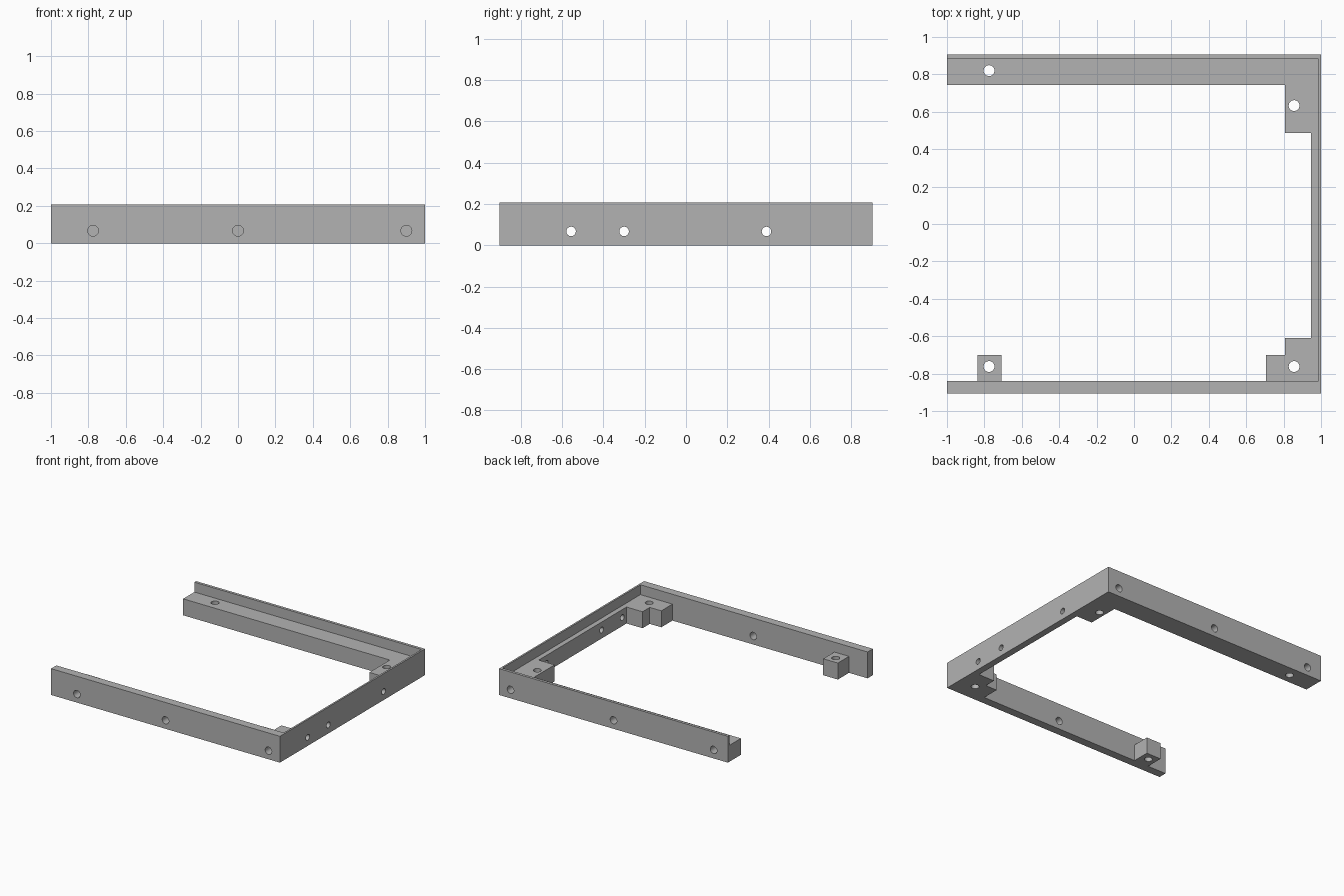
import bpy
import bmesh
from math import radians
from mathutils import Matrix, Vector

cube = bpy.data.objects.get("Cube")
if cube:
    bpy.data.objects.remove(cube, do_unlink=True)

# Main dimensions
HX, HY = 1.0, 0.905
TOP, LEDGE = 0.208, 0.13
RAIL_IN = -0.839              # inner face of the front rail
HOLE_Z, HOLE_R, SIDE_R = 0.067, 0.029, 0.023

grey = bpy.data.materials.new("plain_grey")
grey.use_nodes = True
colour = (0.45, 0.45, 0.45, 1)
grey.diffuse_color = colour
grey.node_tree.nodes["Principled BSDF"].inputs["Base Color"].default_value = colour


def add_object(name, bm):
    bmesh.ops.recalc_face_normals(bm, faces=bm.faces)
    mesh = bpy.data.meshes.new(name)
    bm.to_mesh(mesh)
    bm.free()
    mesh.materials.append(grey)
    obj = bpy.data.objects.new(name, mesh)
    bpy.context.collection.objects.link(obj)
    return obj


def prism(name, outline, height):
    """Extrude a plan outline up from the ground."""
    bm = bmesh.new()
    face = bm.faces.new([bm.verts.new((x, y, 0)) for x, y in outline])
    top = bmesh.ops.extrude_face_region(bm, geom=[face])["geom"]
    verts = [v for v in top if isinstance(v, bmesh.types.BMVert)]
    bmesh.ops.translate(bm, vec=(0, 0, height), verts=verts)
    return add_object(name, bm)


def drill(bm, start, end, radius):
    """Add one cylinder running between two points."""
    start, end = Vector(start), Vector(end)
    axis = end - start
    turn = axis.to_track_quat("Z", "Y").to_matrix().to_4x4()
    bmesh.ops.create_cone(bm, cap_ends=True, segments=32, radius1=radius,
                          radius2=radius, depth=axis.length,
                          matrix=Matrix.Translation((start + end) / 2) @ turn)


def combine(target, tool, operation):
    tool.hide_render = True
    mod = target.modifiers.new(operation.lower(), "BOOLEAN")
    mod.object, mod.operation, mod.solver = tool, operation, "EXACT"
    bpy.context.view_layer.objects.active = target
    bpy.ops.object.modifier_apply(modifier=mod.name)
    bpy.data.objects.remove(tool, do_unlink=True)


# Full-height wall: thick front rail, thin lips at the side and back
outer = [(-HX, -HY), (HX, -HY), (HX, HY), (-HX, HY)]
frame = prism("bezel_frame", outer + [
    (-HX, 0.883), (0.986, 0.883), (0.986, RAIL_IN), (-HX, RAIL_IN)], TOP)

# Lower ledge with its corner bosses and the small front boss
ledge = prism("ledge", outer + [
    (-HX, 0.743), (0.807, 0.743), (0.807, 0.487), (0.947, 0.487),
    (0.947, -0.61), (0.807, -0.61), (0.807, -0.70), (0.706, -0.70),
    (0.706, RAIL_IN), (-0.709, RAIL_IN), (-0.709, -0.70), (-0.837, -0.70),
    (-0.837, RAIL_IN), (-HX, RAIL_IN)], LEDGE)
combine(frame, ledge, "UNION")

# Screw holes
holes = bmesh.new()
for x, y in [(-0.775, 0.82), (0.856, 0.633), (0.856, -0.762), (-0.775, -0.762)]:
    drill(holes, (x, y, -0.1), (x, y, 0.3), HOLE_R)
for y in (-0.557, -0.30, 0.39):
    drill(holes, (0.9, y, HOLE_Z), (1.1, y, HOLE_Z), SIDE_R)
for x in (-0.775, 0, 0.90):
    drill(holes, (x, -1, HOLE_Z), (x, -0.805, HOLE_Z), HOLE_R)
for x in (-0.875, 0, 0.90):
    drill(holes, (x, 1, HOLE_Z), (x, 0.805, HOLE_Z), HOLE_R)
combine(frame, add_object("hole_cutter", holes), "DIFFERENCE")

# Smooth the hole walls, keep every edge crisp
bpy.ops.object.select_all(action="DESELECT")
frame.select_set(True)
bpy.context.view_layer.objects.active = frame
bpy.ops.object.shade_smooth_by_angle(angle=radians(30))
